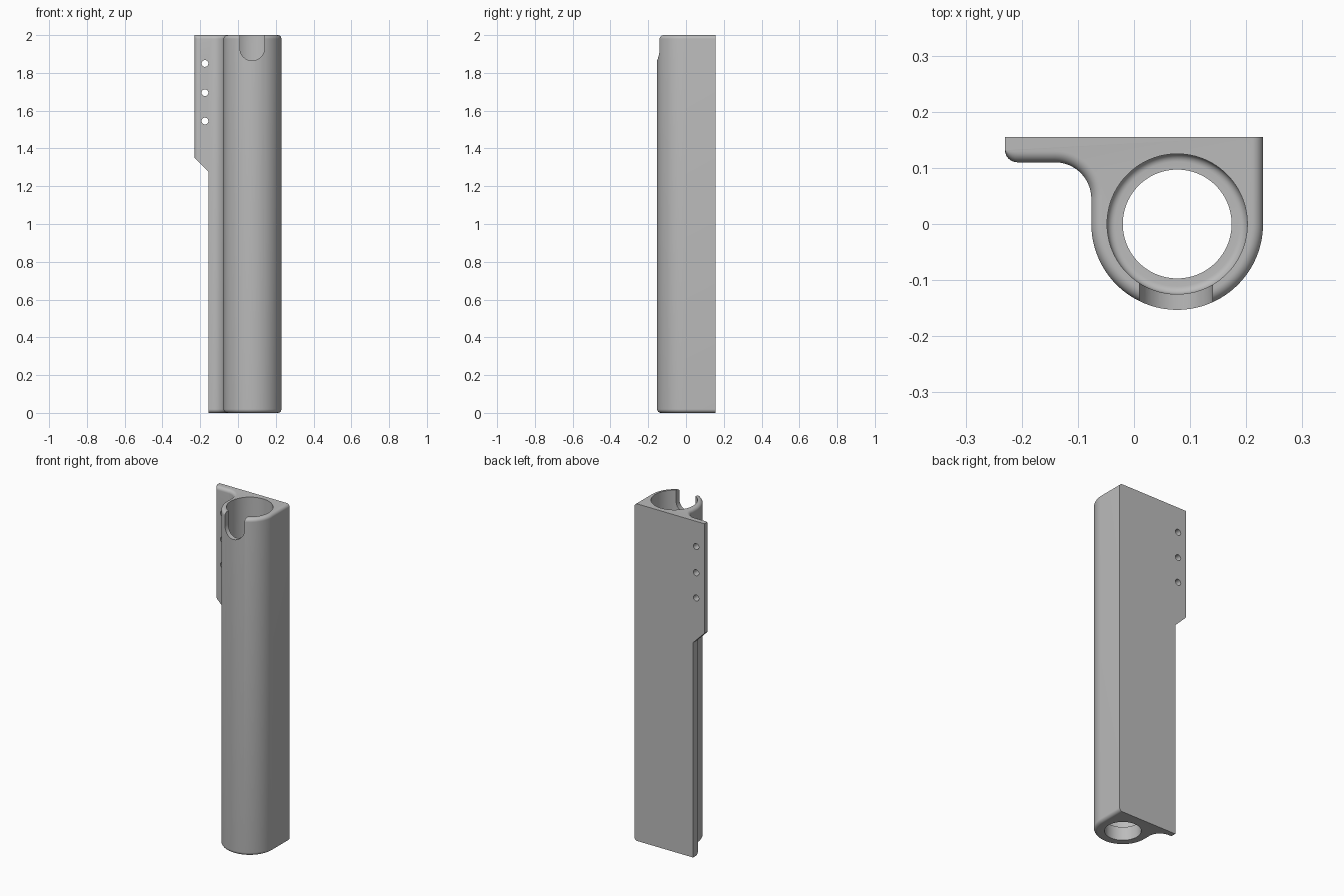
import bpy
import bmesh
from math import cos, sin, pi, radians
from mathutils import Vector

if "Cube" in bpy.data.objects:
    bpy.data.objects.remove(bpy.data.objects["Cube"], do_unlink=True)

HEIGHT = 2.0
AXIS_X = 0.077      # centre line of the tube
OUTER_R = 0.153
EDGE_R = 0.02       # rounding of the end edges
FILLET_R = 0.065    # hollow between flange and tube
BACK_Y = 0.155

grey = bpy.data.materials.new("satin grey")
grey.use_nodes = True
grey.diffuse_color = (0.5, 0.5, 0.5, 1)
grey.node_tree.nodes["Principled BSDF"].inputs["Base Color"].default_value = (0.5, 0.5, 0.5, 1)


def arc(cx, cy, rx, ry, start, end, steps):
    """Points on an elliptical arc, angles in degrees."""
    angles = [radians(start + (end - start) * i / steps) for i in range(steps + 1)]
    return [(cx + rx * cos(a), cy + ry * sin(a)) for a in angles]


def loft(name, rings):
    """Closed solid skinned over rings of equal point count."""
    bm = bmesh.new()
    loops = [[bm.verts.new(p) for p in ring] for ring in rings]
    for low, high in zip(loops, loops[1:]):
        for i in range(len(low)):
            j = (i + 1) % len(low)
            bm.faces.new((low[i], low[j], high[j], high[i]))
    bm.faces.new(loops[0])
    bm.faces.new(loops[-1])
    bmesh.ops.recalc_face_normals(bm, faces=bm.faces)
    mesh = bpy.data.meshes.new(name)
    bm.to_mesh(mesh)
    bm.free()
    mesh.materials.append(grey)
    obj = bpy.data.objects.new(name, mesh)
    bpy.context.collection.objects.link(obj)
    return obj


def prism_y(name, outline, y0, y1):
    """Outline in x and z, extruded along y."""
    return loft(name, [[(x, y, z) for x, z in outline] for y in (y0, y1)])


def section(inset):
    """Tube with flat back and side flange; the front outline moves in by inset."""
    left = AXIS_X - OUTER_R
    r = OUTER_R - inset
    pts = [(AXIS_X + r, BACK_Y), (-0.23, BACK_Y)]
    pts += arc(-0.208, 0.132, 0.022, 0.022 - inset, 180, 270, 8)
    pts += arc(left - FILLET_R, 0.11 - FILLET_R, FILLET_R + inset, FILLET_R + inset, 90, 0, 16)
    pts += arc(AXIS_X, 0, r, r, 180, 360, 64)
    return pts


# Main body with rounded top and bottom edges
levels = []
for i in range(9):
    a = pi / 2 * i / 8
    levels.append((EDGE_R * (1 - sin(a)), EDGE_R * (1 - cos(a))))
levels += [(inset, HEIGHT - z) for inset, z in reversed(levels)]
body = loft("holder_body", [[(x, y, z) for x, y in section(d)] for d, z in levels])

# Stepped bore: narrow drain hole, rounded floor, wide tube
bore_profile = [(0.097, -0.1), (0.097, 0.08)]
bore_profile += arc(0.111, 0.094, 0.014, 0.014, -90, 0, 6)
bore_profile.append((0.125, HEIGHT + 0.1))
cutters = [loft("bore_cutter", [
    [(x, y, z) for x, y in arc(AXIS_X, 0, r, r, 0, 360 - 360 / 96, 95)]
    for r, z in bore_profile])]

# Rounded notch in the front rim
notch = [(0.14, HEIGHT + 0.1), (0.01, HEIGHT + 0.1)]
notch += arc(0.075, 1.93, 0.065, 0.065, 180, 360, 32)
cutters.append(prism_y("notch_cutter", notch, -0.3, -0.04))

# Screw holes through the flange
for z in (1.85, 1.695, 1.545):
    hole = arc(-0.175, z, 0.018, 0.018, 0, 345, 23)
    cutters.append(prism_y("screw_hole_cutter", hole, 0.0, 0.3))

# Narrower flange below the mounting plate
relief = [(-0.4, -0.1), (-0.155, -0.1), (-0.155, 1.275), (-0.23, 1.35), (-0.4, 1.52)]
cutters.append(prism_y("flange_cutter", relief, 0.0, 0.3))

for cutter in cutters:
    cutter.hide_render = True
    mod = body.modifiers.new(cutter.name, "BOOLEAN")
    mod.operation = "DIFFERENCE"
    mod.solver = "EXACT"
    mod.object = cutter

# Bake the cuts and drop the cutters
graph = bpy.context.evaluated_depsgraph_get()
baked = bpy.data.meshes.new_from_object(body.evaluated_get(graph))
body.modifiers.clear()
body.data = baked
for cutter in cutters:
    bpy.data.objects.remove(cutter, do_unlink=True)

bpy.ops.object.select_all(action="DESELECT")
body.select_set(True)
bpy.context.view_layer.objects.active = body
bpy.ops.object.shade_smooth_by_angle(angle=radians(30))
